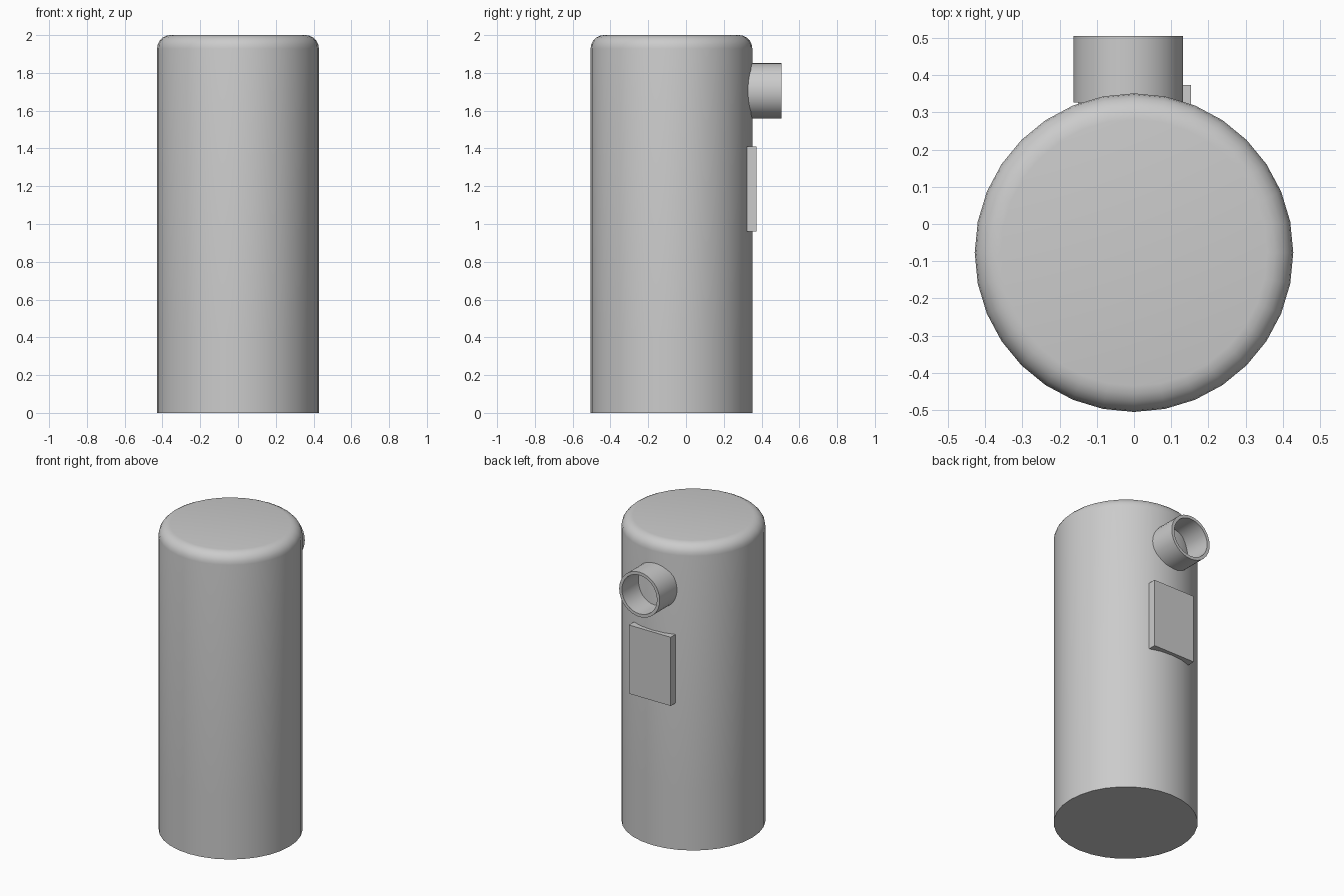
import bpy, bmesh
from math import sin, cos, pi, radians
from mathutils import Matrix, Vector

if "Cube" in bpy.data.objects:
    bpy.data.objects.remove(bpy.data.objects["Cube"])

SIDES = 32


def lathe(name, profile, closed, matrix):
    """Revolve (radius, height) points around z; open profiles get end caps."""
    bm = bmesh.new()
    rings = [[bm.verts.new((r * cos(2 * pi * i / SIDES), r * sin(2 * pi * i / SIDES), h))
              for i in range(SIDES)] for r, h in profile]
    pairs = list(zip(rings, rings[1:]))
    if closed:
        pairs.append((rings[-1], rings[0]))
    else:
        bm.faces.new(rings[0][::-1])
        bm.faces.new(rings[-1])
    for a, b in pairs:
        for i in range(SIDES):
            j = (i + 1) % SIDES
            bm.faces.new((a[i], a[j], b[j], b[i]))
    bm.transform(matrix)
    return finish(name, bm, True)


def finish(name, bm, smooth):
    bmesh.ops.recalc_face_normals(bm, faces=bm.faces[:])
    mesh = bpy.data.meshes.new(name)
    bm.to_mesh(mesh)
    bm.free()
    ob = bpy.data.objects.new(name, mesh)
    bpy.context.collection.objects.link(ob)
    if smooth:
        bpy.ops.object.select_all(action='DESELECT')
        ob.select_set(True)
        bpy.context.view_layer.objects.active = ob
        bpy.ops.object.shade_smooth_by_angle(angle=radians(40))
    return ob


# Tank body: straight wall, sharp base, rounded top edge
R, H, B = 0.428, 2.0, 0.07
body = [(R, 0), (R, 0.4)]
body += [(R - B + B * cos(k * pi / 10), H - B + B * sin(k * pi / 10)) for k in range(6)]
lathe("tank_body", body, False, Matrix.Translation((0, -0.077, 0)))

# Open outlet pipe at the upper back
pipe = [(0.147, 0), (0.147, 0.179), (0.127, 0.179), (0.127, 0)]
lathe("outlet_pipe", pipe, True,
      Matrix.Translation((-0.016, 0.326, 1.705)) @ Matrix.Rotation(-pi / 2, 4, 'X'))

# Flat panel below the pipe
lo, hi = Vector((-0.15, 0.323, 0.96)), Vector((0.153, 0.373, 1.41))
bm = bmesh.new()
bmesh.ops.create_cube(bm, size=1)
bm.transform(Matrix.Translation((lo + hi) / 2) @ Matrix.Diagonal((*(hi - lo), 1)))
finish("back_panel", bm, False)
